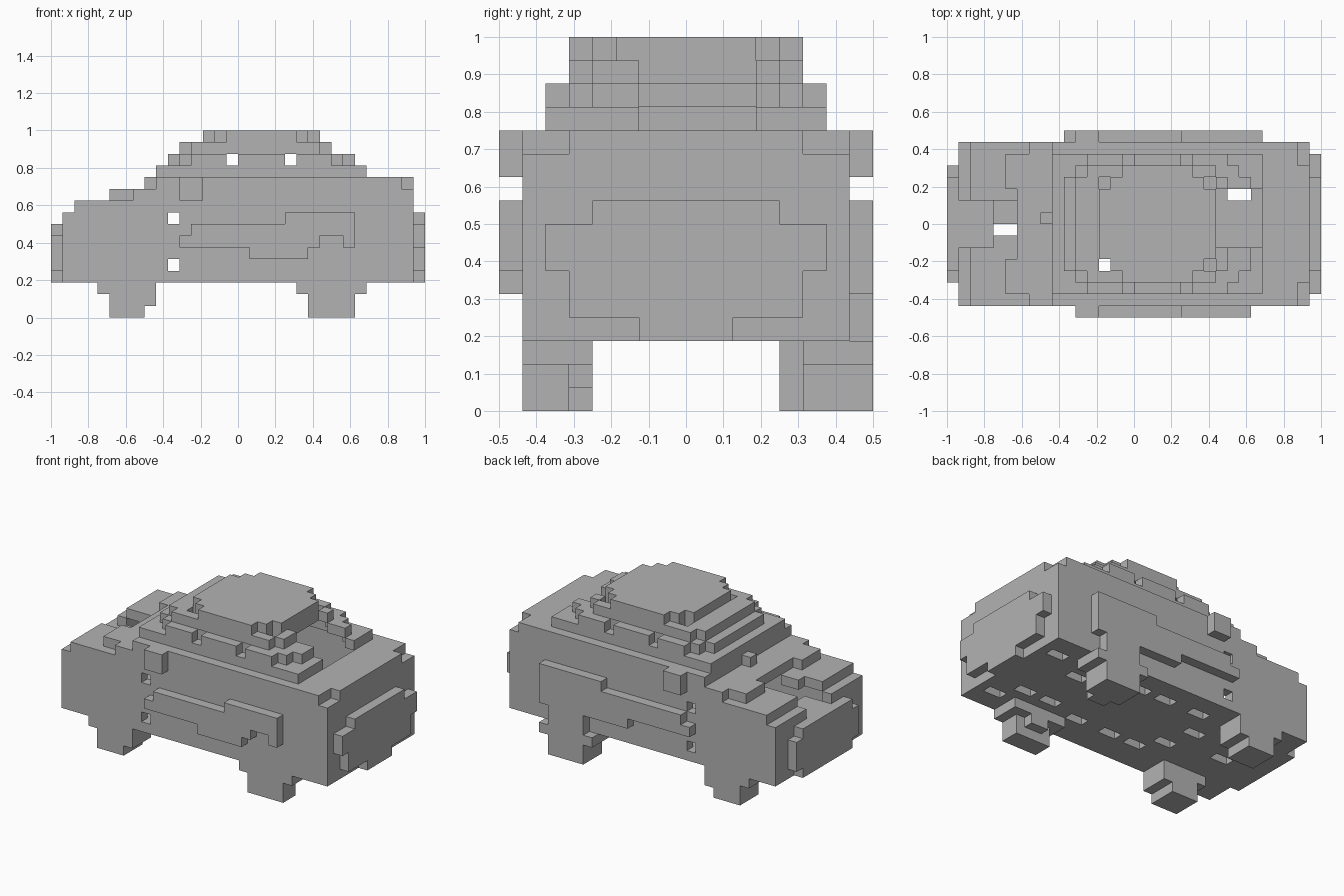
import bpy, bmesh
from mathutils import Vector

UNIT = 1 / 16  # edge of one block

default = bpy.data.objects.get("Cube")
if default:
    bpy.data.objects.remove(default, do_unlink=True)

grey = bpy.data.materials.new("plain_grey")
grey.use_nodes = True
GREY = (0.45, 0.45, 0.45, 1)
grey.diffuse_color = GREY
grey.node_tree.nodes["Principled BSDF"].inputs["Base Color"].default_value = GREY

SIDES = [Vector(s) for s in ((1, 0, 0), (-1, 0, 0), (0, 1, 0), (0, -1, 0), (0, 0, 1), (0, 0, -1))]


def box(x0, x1, y0, y1, z0, z1):
    """Set of block cells filling a box."""
    return {(x, y, z) for x in range(x0, x1) for y in range(y0, y1) for z in range(z0, z1)}


def slab(x0, x1, half, z0, z1, cut=0):
    """Box centred on y, with its four corners stepped off."""
    cells = box(x0, x1, -half, half, z0, z1)
    return {c for c in cells
            if min(c[0] - x0, x1 - 1 - c[0]) + min(c[1] + half, half - 1 - c[1]) >= cut}


def neighbours(c):
    return [(c[0] + int(s.x), c[1] + int(s.y), c[2] + int(s.z)) for s in SIDES]


def hollow(cells):
    """Keep only the outer layer of blocks."""
    return {c for c in cells if any(n not in cells for n in neighbours(c))}


def build(name, cells):
    """Mesh the exposed block faces and merge the flat areas."""
    bm = bmesh.new()
    for c in cells:
        for side, n in zip(SIDES, neighbours(c)):
            if n in cells:
                continue
            mid = Vector(c) + Vector((0.5, 0.5, 0.5)) + side / 2
            u = Vector((side.y, side.z, side.x)) / 2
            v = side.cross(u)
            bm.faces.new([bm.verts.new((mid + a * u + b * v) * UNIT)
                          for a, b in ((-1, -1), (1, -1), (1, 1), (-1, 1))])
    bmesh.ops.remove_doubles(bm, verts=bm.verts, dist=0.001)
    bmesh.ops.dissolve_limit(bm, angle_limit=0.01, verts=bm.verts, edges=bm.edges)
    mesh = bpy.data.meshes.new(name)
    bm.to_mesh(mesh)
    bm.free()
    mesh.materials.append(grey)
    obj = bpy.data.objects.new(name, mesh)
    bpy.context.collection.objects.link(obj)


# Lower body, stepping up along the bonnet
body = slab(-15, 15, 7, 3, 9)
body |= slab(-14, 15, 7, 9, 10)
body |= box(-10, 15, -7, 7, 10, 11) | box(-11, -10, 3, 6, 10, 11) | box(-11, -10, -6, -3, 10, 11)
body |= box(-7, 14, -7, 7, 11, 12) | box(14, 15, -5, 5, 11, 12) | box(-8, -7, 0, 1, 11, 12)
body -= box(-10, -9, 6, 7, 10, 11) | box(-10, -9, -7, -6, 10, 11)

# Cabin steps up to the roof
body |= slab(-7, 11, 6, 12, 13)
body |= slab(-6, 10, 6, 13, 14, 2)
body |= slab(-5, 8, 5, 14, 15, 1)
body = hollow(body | slab(-3, 7, 5, 15, 16, 1))
body -= {c for c in body if c[2] == 15} - slab(-3, 7, 5, 15, 16, 2)
body |= slab(-3, 7, 5, 14, 15, 2)

# Rear window, bonnet opening and side window holes
body -= box(7, 11, -2, 3, 12, 15) | box(7, 10, -2, 3, 11, 12)
body -= box(-12, -10, -1, 2, 8, 11) | box(-15, -12, -2, 2, 8, 10)
body |= box(-15, -12, -2, 2, 7, 8)
body -= box(4, 5, -6, 6, 13, 14)
for y0, y1 in ((-6, -5), (5, 6)):
    body -= box(-1, 0, y0, y1, 13, 14)
for y0, y1 in ((-7, -6), (6, 7)):
    for z in (4, 8):
        body -= box(-6, -5, y0, y1, z, z + 1)

# Slots in the floor
for x, y in ((12, 4), (8, 2), (10, -3), (12, -5), (7, -3), (3, -4), (-1, -4), (-4, -4),
             (2, 4), (-1, 4), (-5, 4), (-6, -2), (-7, 1), (-12, -1)):
    body -= box(x, x + 2, y, y + 1, 3, 4)
build("car_body", body)

# Bumpers
build("rear_bumper", box(15, 16, -4, 4, 8, 9) | box(15, 16, -6, 6, 6, 8)
      | box(15, 16, -5, 5, 4, 6) | box(15, 16, -2, 2, 3, 4))
build("front_bumper", box(-16, -15, -5, 5, 4, 7) | box(-16, -15, -4, 4, 7, 8)
      | box(-16, -15, -4, 4, 3, 4))


# Raised door panels and door mirrors
def door_panel(y, x0, x1):
    return (box(4, x1, y, y + 1, 8, 9) | box(x0 + 1, x1, y, y + 1, 7, 8)
            | box(x0, 7, y, y + 1, 6, 7) | box(9, x1, y, y + 1, 6, 7)
            | box(1, 6, y, y + 1, 5, 6))


build("right_door_panel", door_panel(-8, -5, 10))
build("left_door_panel", door_panel(7, -6, 11) | box(6, 11, 7, 8, 5, 7))
for name, y in (("right_mirror", -8), ("left_mirror", 7)):
    build(name, box(-5, -3, y, y + 1, 10, 12))

# Wheels
for name, y0, y1 in (("front_wheel_right", -7, -4), ("front_wheel_left", 4, 7)):
    build(name, box(-11, -8, y0, y1, 0, 1) | box(-11, -7, y0, y1, 1, 2) | box(-12, -7, y0, y1, 2, 3))
build("rear_wheel_right", box(6, 10, -7, -5, 0, 2) | box(5, 11, -7, -4, 2, 3) | box(7, 9, -5, -4, 1, 2))
build("rear_wheel_left", box(6, 10, 5, 8, 0, 2) | box(5, 11, 5, 8, 2, 3) | box(6, 10, 7, 8, 3, 5)
      | box(7, 9, 4, 5, 0, 3))
